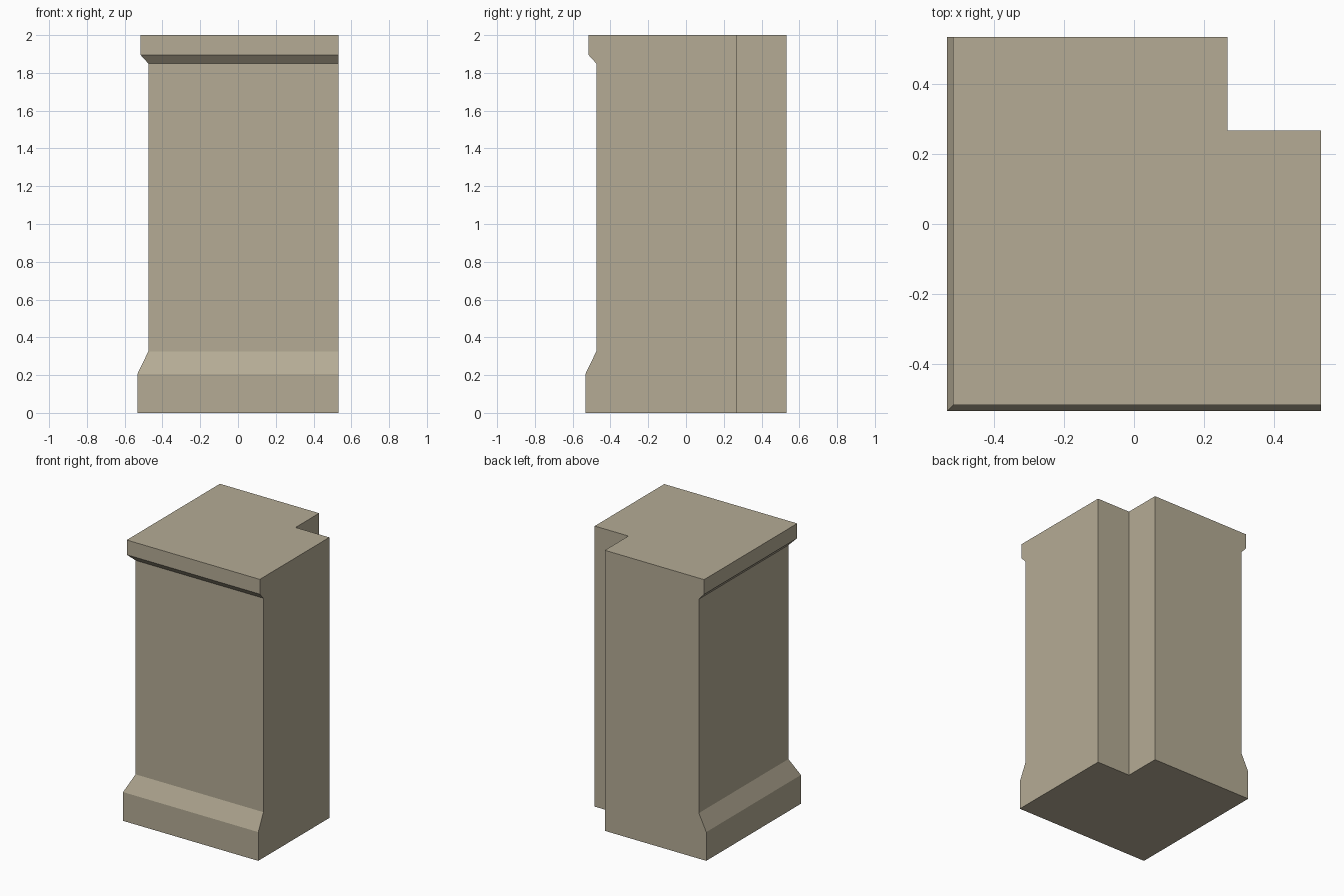
import bpy
import bmesh

cube = bpy.data.objects.get("Cube")
if cube:
    bpy.data.objects.remove(cube, do_unlink=True)

# Stone colour
stone = bpy.data.materials.new("warm_grey_stone")
stone.use_nodes = True
colour = (0.46, 0.41, 0.30, 1.0)
stone.diffuse_color = colour
stone.node_tree.nodes["Principled BSDF"].inputs["Base Color"].default_value = colour

EDGE = 0.533    # flat back and side planes
NOTCH = 0.267   # inner corner of the notch

# Moulding profile on the two outer sides: (reach, height)
profile = [(0.533, 0), (0.533, 0.205), (0.475, 0.325),
           (0.475, 1.85), (0.516, 1.895), (0.516, 2)]


def section(bm, reach, z):
    """One L-shaped ring, counter-clockwise from the moulded corner."""
    outline = [(-reach, -reach), (EDGE, -reach), (EDGE, NOTCH),
               (NOTCH, NOTCH), (NOTCH, EDGE), (-reach, EDGE)]
    return [bm.verts.new((x, y, z)) for x, y in outline]


# Corner pillar: rings stacked along the profile and capped
bm = bmesh.new()
rings = [section(bm, r, z) for r, z in profile]
for low, high in zip(rings, rings[1:]):
    for i in range(len(low)):
        j = (i + 1) % len(low)
        bm.faces.new((low[i], low[j], high[j], high[i]))
bm.faces.new(rings[0][::-1])
bm.faces.new(rings[-1])

# Merge the coplanar strips on the flat sides
bmesh.ops.dissolve_limit(bm, angle_limit=0.01, verts=bm.verts[:], edges=bm.edges[:])
bmesh.ops.recalc_face_normals(bm, faces=bm.faces[:])

mesh = bpy.data.meshes.new("corner_pillar")
bm.to_mesh(mesh)
bm.free()
mesh.materials.append(stone)
pillar = bpy.data.objects.new("corner_pillar", mesh)
bpy.context.collection.objects.link(pillar)
